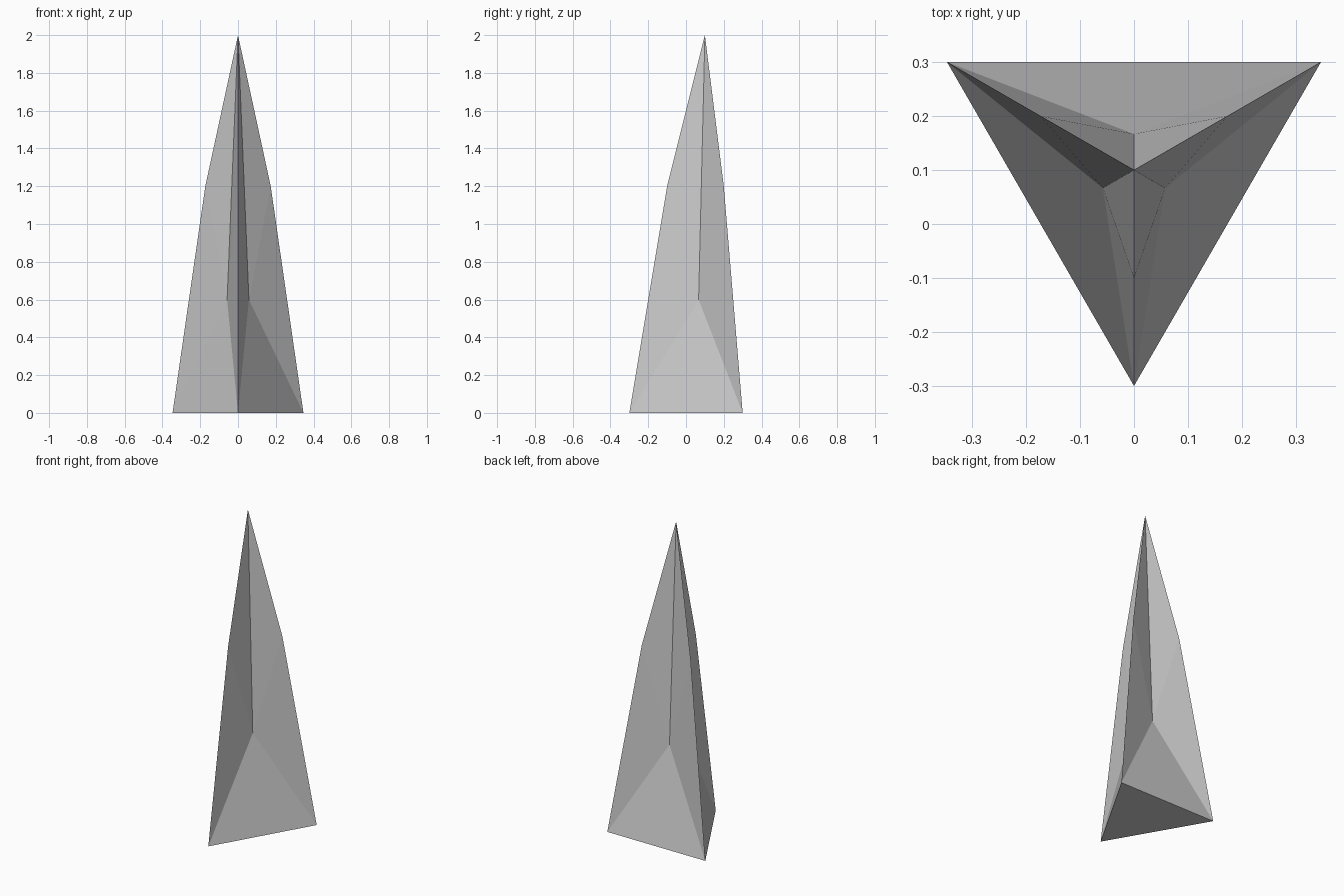
import bpy, bmesh
from math import radians, cos, sin

if "Cube" in bpy.data.objects:
    bpy.data.objects.remove(bpy.data.objects["Cube"])

CENTRE_Y = 0.1


def ring(bm, radius, z, start):
    """Three vertices, 120 degrees apart, around the spike's axis."""
    angles = [radians(start + 120 * i) for i in range(3)]
    return [bm.verts.new((radius * cos(a), CENTRE_Y + radius * sin(a), z)) for a in angles]


bm = bmesh.new()
base = ring(bm, 0.4, 0.0, 30)         # foot corners
ridge = ring(bm, 0.2, 1.2, 30)        # bend in each outer ridge
hollow = ring(bm, 0.0667, 0.6, 90)    # deepest point of each concave side
tip = bm.verts.new((0, CENTRE_Y, 2.0))

# Each side is a fan of five facets around its hollow point
for i in range(3):
    j = (i + 1) % 3
    outline = [base[i], base[j], ridge[j], tip, ridge[i]]
    for k in range(5):
        bm.faces.new((outline[k], outline[(k + 1) % 5], hollow[i]))

# Flat underside
bm.faces.new(base[::-1])
bmesh.ops.recalc_face_normals(bm, faces=bm.faces)

mesh = bpy.data.meshes.new("spike")
bm.to_mesh(mesh)
bm.free()
bpy.context.collection.objects.link(bpy.data.objects.new("spike", mesh))
